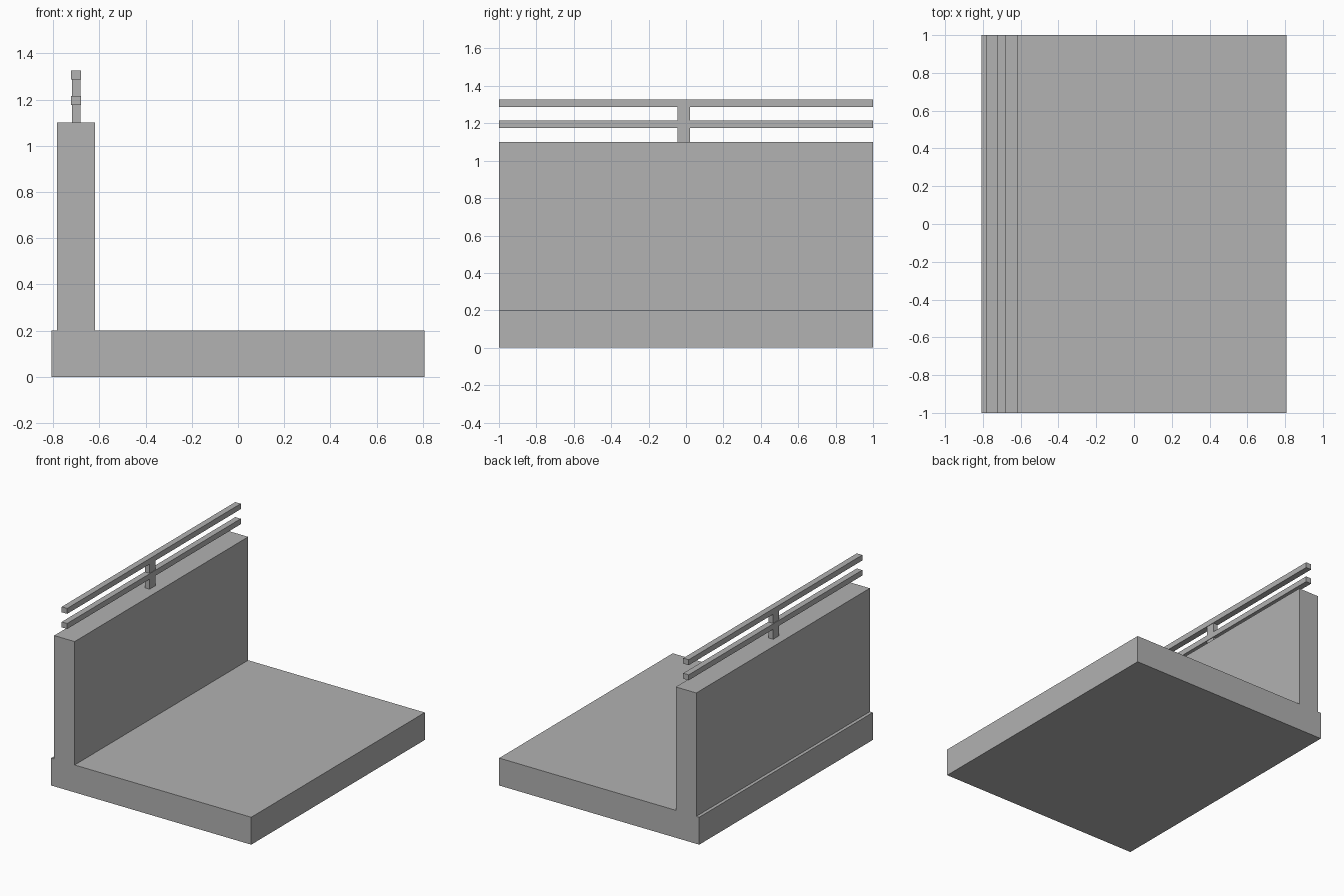
import bpy

# Remove the default object
default = bpy.data.objects.get("Cube")
if default:
    bpy.data.objects.remove(default, do_unlink=True)


def make_material(name, rgb):
    mat = bpy.data.materials.new(name)
    mat.use_nodes = True
    colour = (*rgb, 1.0)
    mat.diffuse_color = colour
    bsdf = next(n for n in mat.node_tree.nodes if n.type == "BSDF_PRINCIPLED")
    bsdf.inputs["Base Color"].default_value = colour
    return mat


grey = make_material("concrete grey", (0.445, 0.445, 0.445))


def box(name, x, y, z):
    """Box from the (min, max) range on each axis."""
    spans = (x, y, z)
    bpy.ops.mesh.primitive_cube_add(size=1, location=[(a + b) / 2 for a, b in spans])
    obj = bpy.context.object
    obj.name = name
    obj.scale = [b - a for a, b in spans]
    bpy.ops.object.transform_apply(location=False, rotation=False, scale=True)
    obj.data.materials.append(grey)
    return obj


LENGTH = (-1, 1)
WALL_TOP = 1.1

# Floor slab and the upright wall, set in slightly from the slab edge
box("base_slab", (-0.807, 0.807), LENGTH, (0, 0.2))
box("wall", (-0.783, -0.618), LENGTH, (0.2, WALL_TOP))

# Two full-length rails carried by one post
for name, bottom in (("lower_rail", 1.176), ("upper_rail", 1.286)):
    box(name, (-0.722, -0.678), LENGTH, (bottom, bottom + 0.04))
box("rail_post", (-0.718, -0.682), (-0.045, 0.021), (WALL_TOP, 1.32))
